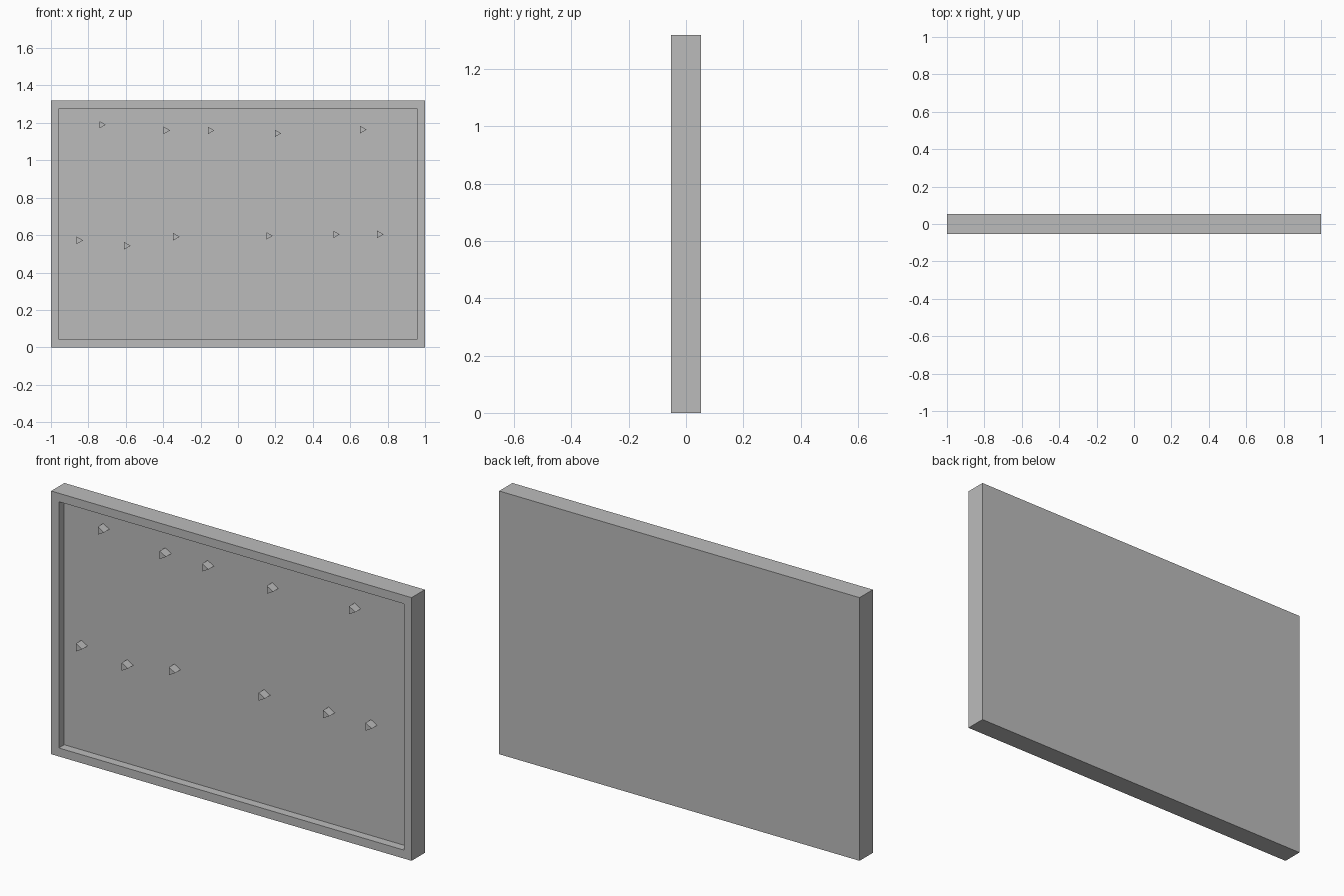
import bpy
import bmesh
from math import pi
from mathutils import Matrix

cube = bpy.data.objects.get("Cube")
if cube:
    bpy.data.objects.remove(cube, do_unlink=True)

WIDTH, DEPTH, HEIGHT = 2.0, 0.105, 1.32
BORDER, RECESS = 0.06, 0.043
PEG_RADIUS = 0.023
FRONT = -DEPTH / 2

grey = bpy.data.materials.new("plain_grey")
grey.use_nodes = True
COLOUR = (0.5, 0.5, 0.5, 1)
grey.diffuse_color = COLOUR
grey.node_tree.nodes["Principled BSDF"].inputs["Base Color"].default_value = COLOUR


def finish(bm, name):
    bmesh.ops.recalc_face_normals(bm, faces=bm.faces)
    mesh = bpy.data.meshes.new(name)
    bm.to_mesh(mesh)
    bm.free()
    mesh.materials.append(grey)
    obj = bpy.data.objects.new(name, mesh)
    bpy.context.collection.objects.link(obj)
    return obj


# Shallow tray: a slab whose front face is inset and pushed back
bm = bmesh.new()
bmesh.ops.create_cube(bm, size=1, matrix=Matrix.Translation((0, 0, HEIGHT / 2))
                      @ Matrix.Diagonal((WIDTH, DEPTH, HEIGHT, 1)))
bm.normal_update()
front = min(bm.faces, key=lambda f: f.calc_center_median().y)
bmesh.ops.inset_region(bm, faces=[front], thickness=BORDER)
panel = bmesh.ops.extrude_discrete_faces(bm, faces=[front])["faces"][0]
bmesh.ops.translate(bm, verts=panel.verts, vec=(0, RECESS, 0))
finish(bm, "framed_board")


# Three-sided pegs standing out from the recessed panel, one corner toward +x
def peg(name, x, z):
    bm = bmesh.new()
    ring = [bm.verts.new(Matrix.Rotation(i * 2 * pi / 3, 3, "Y") @ Matrix.Identity(3).col[0] * PEG_RADIUS)
            for i in range(3)]
    face = bm.faces.new(ring)
    end = bmesh.ops.extrude_face_region(bm, geom=[face])["geom"]
    bmesh.ops.translate(bm, verts=[v for v in end if isinstance(v, bmesh.types.BMVert)],
                        vec=(0, RECESS + 0.002, 0))
    finish(bm, name).location = (x, FRONT, z)


upper = [(-0.73, 1.19), (-0.386, 1.16), (-0.15, 1.16), (0.208, 1.144), (0.665, 1.164)]
lower = [(-0.851, 0.572), (-0.597, 0.543), (-0.335, 0.591),
         (0.163, 0.596), (0.521, 0.604), (0.756, 0.604)]
for row, spots in (("upper", upper), ("lower", lower)):
    for i, (x, z) in enumerate(spots, 1):
        peg(f"{row}_peg_{i}", x, z)
